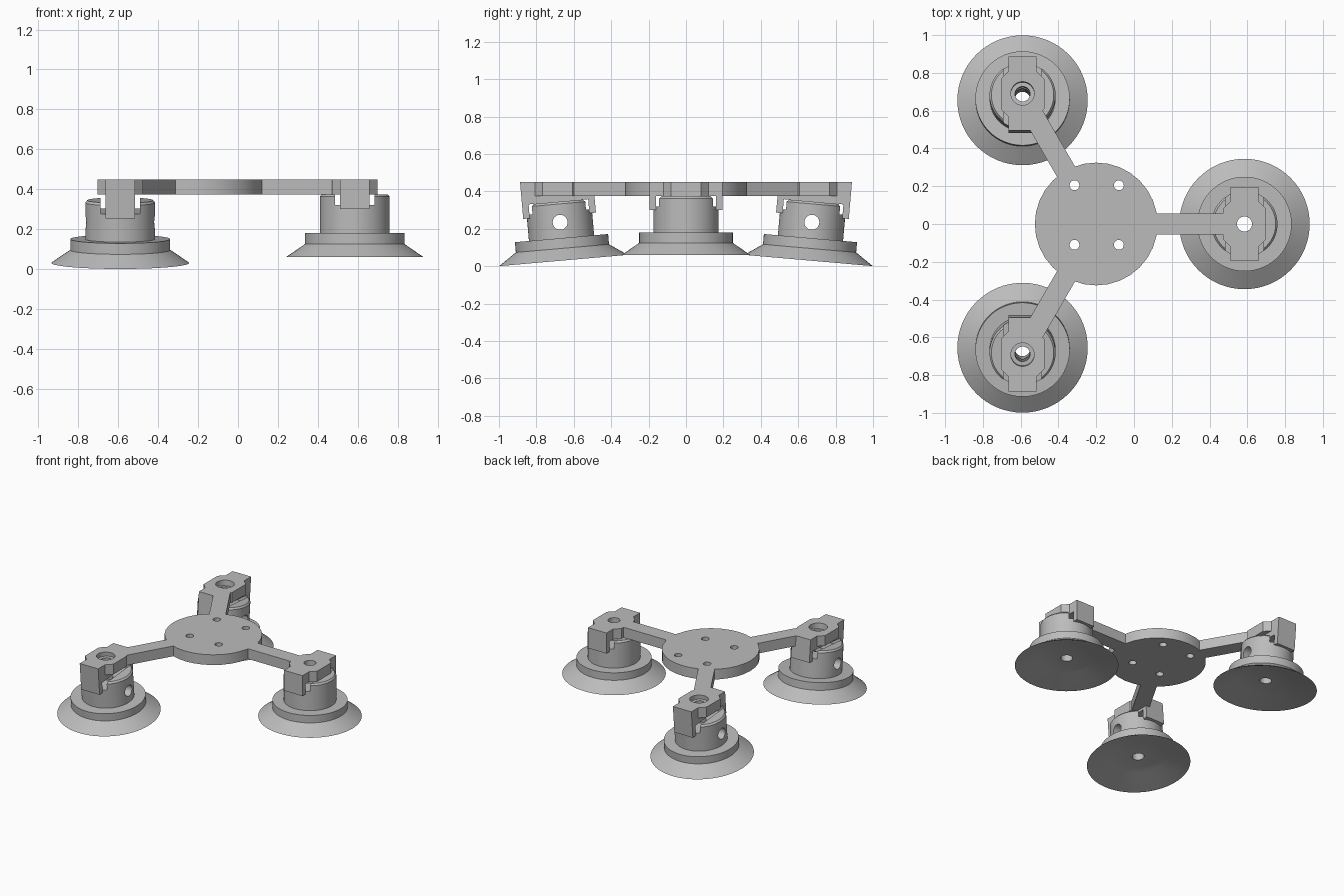
import bpy, bmesh
from math import radians, cos, sin, pi
from mathutils import Matrix, Vector

if "Cube" in bpy.data.objects:
    bpy.data.objects.remove(bpy.data.objects["Cube"], do_unlink=True)

grey = bpy.data.materials.new("mid grey")
grey.use_nodes = True
grey.diffuse_color = (0.5, 0.5, 0.5, 1)
grey.node_tree.nodes["Principled BSDF"].inputs["Base Color"].default_value = (0.5, 0.5, 0.5, 1)

HUB = Vector((-0.2, 0, 0))
BOTTOM, TOP = 0.375, 0.45


def make(name, bm, matrix=Matrix()):
    bmesh.ops.recalc_face_normals(bm, faces=bm.faces)
    bm.transform(matrix)
    mesh = bpy.data.meshes.new(name)
    bm.to_mesh(mesh)
    bm.free()
    mesh.materials.append(grey)
    ob = bpy.data.objects.new(name, mesh)
    bpy.context.collection.objects.link(ob)
    return ob


def box(name, lo, hi, matrix=Matrix()):
    lo, hi = Vector(lo), Vector(hi)
    bm = bmesh.new()
    bmesh.ops.create_cube(bm, size=1)
    bm.transform(Matrix.Translation((lo + hi) / 2) @ Matrix.Diagonal((*(hi - lo), 1)))
    return make(name, bm, matrix)


def cylinder(name, r, lo, hi, matrix=Matrix(), sides=32):
    bm = bmesh.new()
    bmesh.ops.create_cone(bm, cap_ends=True, segments=sides, radius1=r, radius2=r, depth=hi - lo)
    bm.transform(Matrix.Translation((0, 0, (lo + hi) / 2)))
    return make(name, bm, matrix)


def prism(name, points, direction, matrix=Matrix()):
    bm = bmesh.new()
    face = bm.faces.new([bm.verts.new(p) for p in points])
    new = bmesh.ops.extrude_face_region(bm, geom=[face])["geom"]
    bmesh.ops.translate(bm, vec=direction, verts=[v for v in new if isinstance(v, bmesh.types.BMVert)])
    return make(name, bm, matrix)


def lathe(name, profile, matrix, sides=64):
    bm = bmesh.new()
    rings = [[bm.verts.new((r * cos(2 * pi * i / sides), r * sin(2 * pi * i / sides), z))
              for i in range(sides)] for r, z in profile]
    for k, a in enumerate(rings):
        b = rings[(k + 1) % len(rings)]
        for i in range(sides):
            j = (i + 1) % sides
            bm.faces.new((a[i], a[j], b[j], b[i]))
    return make(name, bm, matrix)


def combine(ob, tools, operation):
    for tool in tools:
        mod = ob.modifiers.new("cut", "BOOLEAN")
        mod.operation, mod.solver, mod.object = operation, "EXACT", tool
    bpy.context.view_layer.update()
    result = bpy.data.meshes.new_from_object(ob.evaluated_get(bpy.context.evaluated_depsgraph_get()))
    ob.modifiers.clear()
    ob.data = result
    for tool in tools:
        bpy.data.objects.remove(tool, do_unlink=True)


def finish(ob):
    bpy.ops.object.select_all(action="DESELECT")
    ob.select_set(True)
    bpy.context.view_layer.objects.active = ob
    bpy.ops.object.shade_smooth_by_angle(angle=radians(25))


# Cup cross-section: hollow skirt, flange and chamfered neck around a bore
cup_profile = [(0.04, 0.315), (0.165, 0.315), (0.175, 0.303), (0.175, 0.12), (0.25, 0.12),
               (0.25, 0.065), (0.345, 0), (0.336, 0), (0.19, 0.055), (0.04, 0.055)]

# Clamp bridge with two short legs, and the chamfered pad above it
bridge = [(-0.195, 0.24), (-0.16, 0.24), (-0.16, 0.315), (0.16, 0.315),
          (0.16, 0.24), (0.195, 0.24), (0.195, 0.44), (-0.195, 0.44)]
pad = [(0.115, -0.08), (0.115, 0.08), (0.075, 0.12), (-0.075, 0.12),
       (-0.115, 0.08), (-0.115, -0.08), (-0.075, -0.12), (0.075, -0.12)]

# name, arm angle, cup position, tilt
stations = [("left", 0, (0.585, 0, 0.06), 0),
            ("back", 120, (-0.59, 0.655, 0.031), -5),
            ("front", 240, (-0.59, -0.655, 0.031), 5)]

frame = cylinder("mounting_frame", 0.325, BOTTOM, TOP, Matrix.Translation(HUB))
additions, cutters = [], []

for name, angle, position, tilt in stations:
    place = Matrix.Translation(position) @ Matrix.Rotation(radians(tilt), 4, "X")
    centre = place @ Vector((0, 0, 0.38))

    # Suction cup with a slot under the clamp
    cup = lathe(name + "_suction_cup", cup_profile, place)
    cuts = [box("slot", (-0.1, -0.3, 0.26), (0.1, 0.3, 0.4), place)]
    if tilt:
        side = place @ Matrix.Translation((0, 0, 0.205)) @ Matrix.Rotation(pi / 2, 4, "Y")
        cuts.append(cylinder("side_hole", 0.04, -0.3, 0.3, side))
    combine(cup, cuts, "DIFFERENCE")
    finish(cup)

    # Arm, pad and clamp bridge
    spoke = Matrix.Translation(HUB) @ Matrix.Rotation(radians(angle), 4, "Z")
    additions.append(box("arm", (0.1, -0.055, BOTTOM), (0.71, 0.055, TOP), spoke))
    additions.append(prism("pad", [(x, y, BOTTOM) for x, y in pad], (0, 0, TOP - BOTTOM),
                           Matrix.Translation((centre.x, centre.y, 0))))
    additions.append(prism("bridge", [(-0.075, y, z) for y, z in bridge], (0.15, 0, 0), place))

    # Screw bore and counterbore
    cutters.append(cylinder("bore", 0.04, 0.2, 0.6, place))
    if tilt:
        cutters.append(cylinder("counterbore", 0.062, 0.385, 0.6, place))

# Level top and four mounting holes
cutters.append(box("level_top", (-2, -2, TOP), (2, 2, 1)))
for x in (-0.315, -0.08):
    for y in (-0.11, 0.205):
        cutters.append(cylinder("mount_hole", 0.026, 0.3, 0.6, Matrix.Translation((x, y, 0)), 20))

combine(frame, additions, "UNION")
combine(frame, cutters, "DIFFERENCE")
finish(frame)
